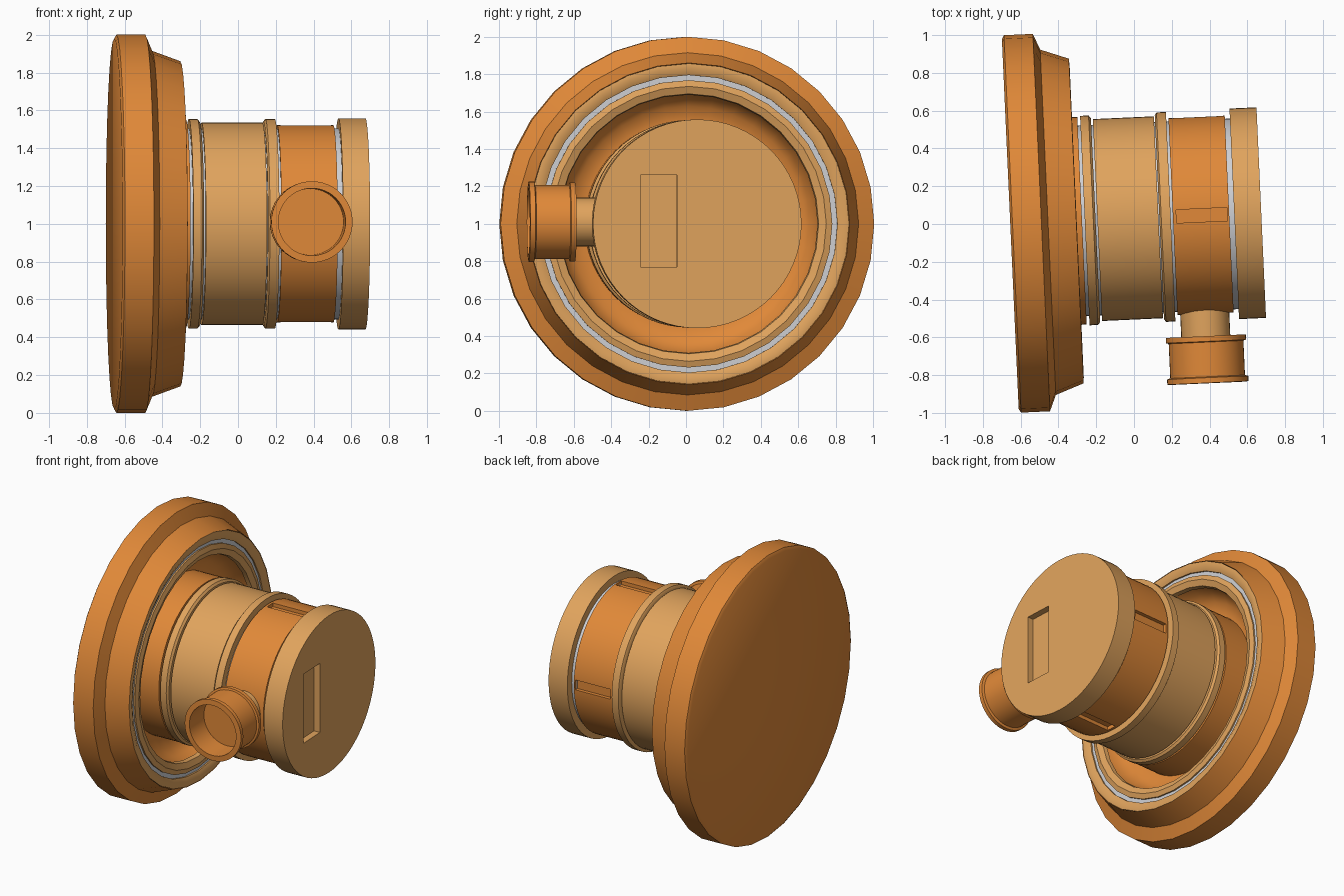
import bpy, bmesh
from math import sin, cos, pi, radians
from mathutils import Matrix

if "Cube" in bpy.data.objects:
    bpy.data.objects.remove(bpy.data.objects["Cube"])


def material(name, rgb):
    m = bpy.data.materials.new(name)
    m.diffuse_color = (*rgb, 1)
    m.use_nodes = True
    m.node_tree.nodes["Principled BSDF"].inputs["Base Color"].default_value = m.diffuse_color
    return m


ORANGE = material("orange", (0.75, 0.25, 0.04))
TAN = material("tan", (0.75, 0.37, 0.11))
GREY = material("grey", (0.62, 0.63, 0.66))

# main axis runs along local x, turned slightly about z
AXIS = Matrix.Translation((-0.655, 0, 1)) @ Matrix.Rotation(radians(2.6), 4, 'Z')
SIDE = AXIS @ Matrix.Translation((1.007, 0, 0.01)) @ Matrix.Rotation(radians(-90), 4, 'Z')


def finish(name, bm, mat, frame):
    bmesh.ops.recalc_face_normals(bm, faces=bm.faces)
    me = bpy.data.meshes.new(name)
    bm.to_mesh(me)
    bm.free()
    ob = bpy.data.objects.new(name, me)
    bpy.context.collection.objects.link(ob)
    ob.matrix_world = frame
    if mat:
        me.materials.append(mat)
    return ob


def smooth(ob):
    bpy.ops.object.select_all(action='DESELECT')
    ob.select_set(True)
    bpy.context.view_layer.objects.active = ob
    bpy.ops.object.shade_smooth_by_angle(angle=radians(35))


def revolve(name, profile, mat, frame=AXIS, n=64, closed=False):
    """Spin (along, radius) points about local x; open profiles get flat end caps."""
    bm = bmesh.new()
    rings = [[bm.verts.new((u, r * sin(2 * pi * i / n), r * cos(2 * pi * i / n)))
              for i in range(n)] for u, r in profile]
    pairs = list(zip(rings, rings[1:]))
    if closed:
        pairs.append((rings[-1], rings[0]))
    else:
        bm.faces.new(rings[0])
        bm.faces.new(rings[-1])
    for a, b in pairs:
        for i in range(n):
            j = (i + 1) % n
            bm.faces.new((a[i], a[j], b[j], b[i]))
    ob = finish(name, bm, mat, frame)
    smooth(ob)
    return ob


def carve(ob, boxes):
    """Cut (centre, size) boxes out of an object."""
    bm = bmesh.new()
    for c, s in boxes:
        bmesh.ops.create_cube(bm, size=1, matrix=Matrix.Translation(c) @ Matrix.Diagonal((*s, 1)))
    cutter = finish("cutter", bm, None, AXIS)
    cutter.hide_render = True
    bpy.context.view_layer.update()
    mod = ob.modifiers.new("carve", 'BOOLEAN')
    mod.operation, mod.solver, mod.object = 'DIFFERENCE', 'EXACT', cutter
    bpy.ops.object.select_all(action='DESELECT')
    ob.select_set(True)
    bpy.context.view_layer.objects.active = ob
    bpy.ops.object.modifier_apply(modifier=mod.name)
    bpy.data.objects.remove(cutter)
    smooth(ob)


# large base disc with hollow front
revolve("base_disc", [(0, 0.98), (0.012, 1.0), (0.165, 1.0), (0.2, 0.915), (0.35, 0.86),
                      (0.31, 0.85), (0.31, 0.70), (0.24, 0.68), (0.19, 0.63), (0.17, 0.56)],
        ORANGE, n=32)
# trim rings on the disc front, with a grey seal between
revolve("outer_trim", [(0.3, 0.857), (0.348, 0.857), (0.352, 0.83), (0.335, 0.795), (0.3, 0.795)],
        TAN, n=32, closed=True)
revolve("inner_trim", [(0.3, 0.768), (0.335, 0.768), (0.345, 0.735), (0.33, 0.695), (0.3, 0.69)],
        TAN, n=32, closed=True)
revolve("trim_seal", [(0.3, 0.80), (0.325, 0.80), (0.325, 0.76), (0.3, 0.76)], GREY, n=32, closed=True)

# barrel, grey core showing in the gaps
revolve("barrel_collar", [(0.16, 0.55), (0.38, 0.55)], ORANGE)
revolve("barrel_core", [(0.37, 0.505), (1.2, 0.505)], GREY)
revolve("rear_band", [(0.395, 0.555), (0.44, 0.555), (0.452, 0.54), (0.452, 0.5), (0.395, 0.5)], TAN, closed=True)
revolve("barrel_sleeve", [(0.462, 0.5), (0.462, 0.535), (0.785, 0.535), (0.785, 0.5)], TAN, closed=True)
revolve("front_band", [(0.79, 0.5), (0.79, 0.54), (0.8, 0.555), (0.85, 0.555), (0.85, 0.5)], TAN, closed=True)

# slotted section: slots on top, bottom and back
section = revolve("slotted_section", [(0.862, 0.522), (1.16, 0.522)], ORANGE)
carve(section, [((1.015, 0, s * 0.53), (0.27, 0.07, 0.07)) for s in (1, -1)]
      + [((1.015, 0.53, 0), (0.27, 0.07, 0.07))])
bpy.data.objects.remove(bpy.data.objects["barrel_core"])
for i, (a, b) in enumerate(((0.37, 0.87), (1.15, 1.2))):
    revolve(f"core_{i + 1}", [(a, 0.505), (b, 0.505)], GREY)

# end cap with rectangular recess
cap = revolve("end_cap", [(1.187, 0.558), (1.33, 0.558)], TAN)
carve(cap, [((1.33, -0.207, 0.015), (0.09, 0.195, 0.49))])

# side spout: stub and open cup
revolve("spout_stub", [(0.48, 0.13), (0.65, 0.13)], TAN, SIDE, 32)
revolve("spout_cup", [(0.64, 0.212), (0.668, 0.212), (0.672, 0.198), (0.855, 0.198), (0.86, 0.215),
                      (0.888, 0.215), (0.89, 0.178), (0.72, 0.175)], ORANGE, SIDE, 48)
